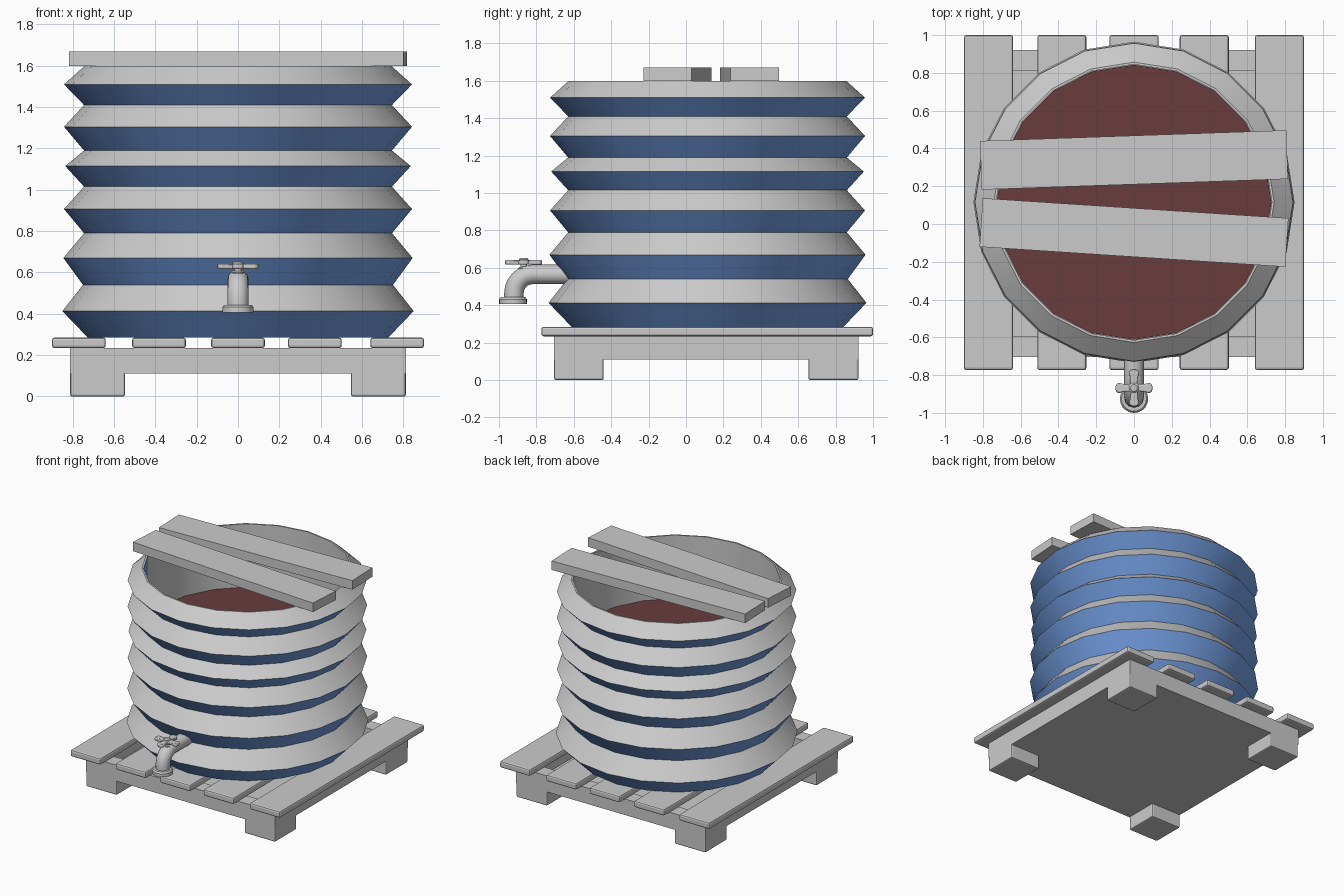
import bpy, bmesh, math

if "Cube" in bpy.data.objects:
    bpy.data.objects.remove(bpy.data.objects["Cube"])

CY = 0.115   # barrel centre in y
N = 20       # barrel sides


def material(name, color):
    m = bpy.data.materials.new(name)
    m.diffuse_color = (*color, 1)
    m.use_nodes = True
    m.node_tree.nodes["Principled BSDF"].inputs["Base Color"].default_value = m.diffuse_color
    return m


def finish(name, bm, mats=(), smooth=True):
    me = bpy.data.meshes.new(name)
    bmesh.ops.recalc_face_normals(bm, faces=bm.faces)
    bm.to_mesh(me)
    bm.free()
    ob = bpy.data.objects.new(name, me)
    bpy.context.collection.objects.link(ob)
    for m in mats:
        me.materials.append(m)
    if smooth:
        bpy.ops.object.select_all(action='DESELECT')
        ob.select_set(True)
        bpy.context.view_layer.objects.active = ob
        bpy.ops.object.shade_smooth_by_angle(angle=math.radians(35))
    return ob


def bevel(ob, width, segments=2):
    b = ob.modifiers.new("bevel", 'BEVEL')
    b.width, b.segments = width, segments


def box(name, x0, x1, y0, y1, z0, z1, bev=0.0):
    bm = bmesh.new()
    bmesh.ops.create_cube(bm, size=1)
    for v in bm.verts:
        v.co = ((x0 + x1) / 2 + v.co.x * (x1 - x0),
                (y0 + y1) / 2 + v.co.y * (y1 - y0),
                (z0 + z1) / 2 + v.co.z * (z1 - z0))
    ob = finish(name, bm, smooth=False)
    if bev:
        bevel(ob, bev)
    return ob


def lathe(name, profile, x, y, sides, mats=(), pick=None):
    """Revolve (radius, z) points; pick(band, side) gives the material slot."""
    bm = bmesh.new()
    rings = [[bm.verts.new((x + r * math.cos(2 * math.pi * i / sides),
                            y + r * math.sin(2 * math.pi * i / sides), z))
              for i in range(sides)] for r, z in profile]
    for b in range(len(rings) - 1):
        for i in range(sides):
            j = (i + 1) % sides
            f = bm.faces.new((rings[b][i], rings[b][j], rings[b + 1][j], rings[b + 1][i]))
            if pick:
                f.material_index = pick(b, i)
    bm.faces.new(rings[0])
    bm.faces.new(rings[-1])
    return finish(name, bm, mats)


grey = material("grey", (0.8, 0.8, 0.8))
blue = material("blue", (0.18, 0.36, 0.8))
wine = material("dark_liquid", (0.14, 0.045, 0.048))

# Pallet: slats, frame rails, bottom board and feet
for i, c in enumerate((-0.77, -0.382, 0.0, 0.372, 0.77)):
    box(f"pallet_slat_{i}", c - 0.13, c + 0.13, -0.773, 1.0, 0.234, 0.285, 0.012)
X, Y0, Y1 = 0.812, -0.705, 0.922
box("pallet_rail_front", -X, X, Y0, Y0 + 0.11, 0.11, 0.234)
box("pallet_rail_back", -X, X, Y1 - 0.11, Y1, 0.11, 0.234)
for s, side in ((-1, "left"), (1, "right")):
    a, b = sorted((s * X, s * (X - 0.11)))
    box(f"pallet_rail_{side}", a, b, Y0 + 0.11, Y1 - 0.11, 0.11, 0.234)
    a, b = sorted((s * X, s * 0.547))
    box(f"pallet_foot_front_{side}", a, b, Y0, -0.44, 0, 0.13, 0.01)
    box(f"pallet_foot_back_{side}", a, b, 0.655, Y1, 0, 0.13, 0.01)
box("pallet_bottom_board", -X + 0.1, X - 0.1, Y0 + 0.1, Y1 - 0.1, 0.11, 0.13)

# Ribbed barrel: blue below each ridge, grey above, plain inner wall
prof = [(0.727, 0.285), (0.85, 0.413), (0.75, 0.54), (0.845, 0.67), (0.745, 0.79),
        (0.842, 0.907), (0.745, 1.015), (0.836, 1.115), (0.745, 1.19), (0.842, 1.305),
        (0.745, 1.41), (0.842, 1.51), (0.742, 1.6), (0.73, 1.6), (0.73, 1.09)]
lathe("barrel", prof, 0, CY, N, (grey, blue),
      lambda b, i: 1 if (b < 12 and b % 2 == 0) or (b == 13 and i == 11) else 0)
lathe("liquid", [(0.728, 1.095), (0.728, 1.11)], 0, CY, N, (wine,))

# Two loose planks resting on the rim
for name, y, deg in (("plank_back", 0.339, 2.0), ("plank_front", -0.045, -3.75)):
    p = box(name, -0.811, 0.811, -0.129, 0.129, 1.6, 1.67)
    p.location.y = y
    p.rotation_euler.z = math.radians(deg)

# Tap pipe: horizontal run, bend and spout
path = [(-0.55, 0.565), (-0.82, 0.565)]
path += [(-0.82 - 0.1 * math.sin(t), 0.465 + 0.1 * math.cos(t))
         for t in (math.pi / 2 * k / 6 for k in range(1, 7))]
path.append((-0.92, 0.42))
cu = bpy.data.curves.new("tap_pipe", 'CURVE')
cu.dimensions = '3D'
sp = cu.splines.new('POLY')
sp.points.add(len(path) - 1)
for pt, (y, z) in zip(sp.points, path):
    pt.co = (0, y, z, 1)
cu.bevel_depth, cu.bevel_resolution, cu.use_fill_caps = 0.052, 4, True
pipe = bpy.data.objects.new("tap_pipe", cu)
bpy.context.collection.objects.link(pipe)
bpy.ops.object.select_all(action='DESELECT')
pipe.select_set(True)
bpy.context.view_layer.objects.active = pipe
bpy.ops.object.convert(target='MESH')
bpy.ops.object.shade_smooth_by_angle(angle=math.radians(35))

# Tap collar with open mouth
lathe("tap_collar", [(0.045, 0.43), (0.055, 0.407), (0.075, 0.407), (0.075, 0.432),
                     (0.066, 0.443), (0.04, 0.443)], 0, -0.925, 20)

# Tap stem, knob and cross handle
TY = -0.868
lathe("tap_stem", [(0.028, 0.54), (0.028, 0.6), (0.018, 0.606), (0.018, 0.63)], 0, TY, 14)
lathe("tap_knob", [(0.026, 0.635), (0.026, 0.646), (0.018, 0.654)], 0, TY, 14)
arm = [(0.02, -0.016), (0.055, -0.02), (0.08, -0.028), (0.094, -0.02), (0.099, 0),
       (0.094, 0.02), (0.08, 0.028), (0.055, 0.02)]
bm = bmesh.new()
outline = []
for k in range(4):
    c, s = round(math.cos(k * math.pi / 2)), round(math.sin(k * math.pi / 2))
    outline += [bm.verts.new((x * c - y * s, TY + x * s + y * c, 0.617)) for x, y in arm]
face = bm.faces.new(outline)
top = bmesh.ops.extrude_face_region(bm, geom=[face])["geom"]
bmesh.ops.translate(bm, vec=(0, 0, 0.025),
                    verts=[v for v in top if isinstance(v, bmesh.types.BMVert)])
bevel(finish("tap_handle", bm), 0.006)
